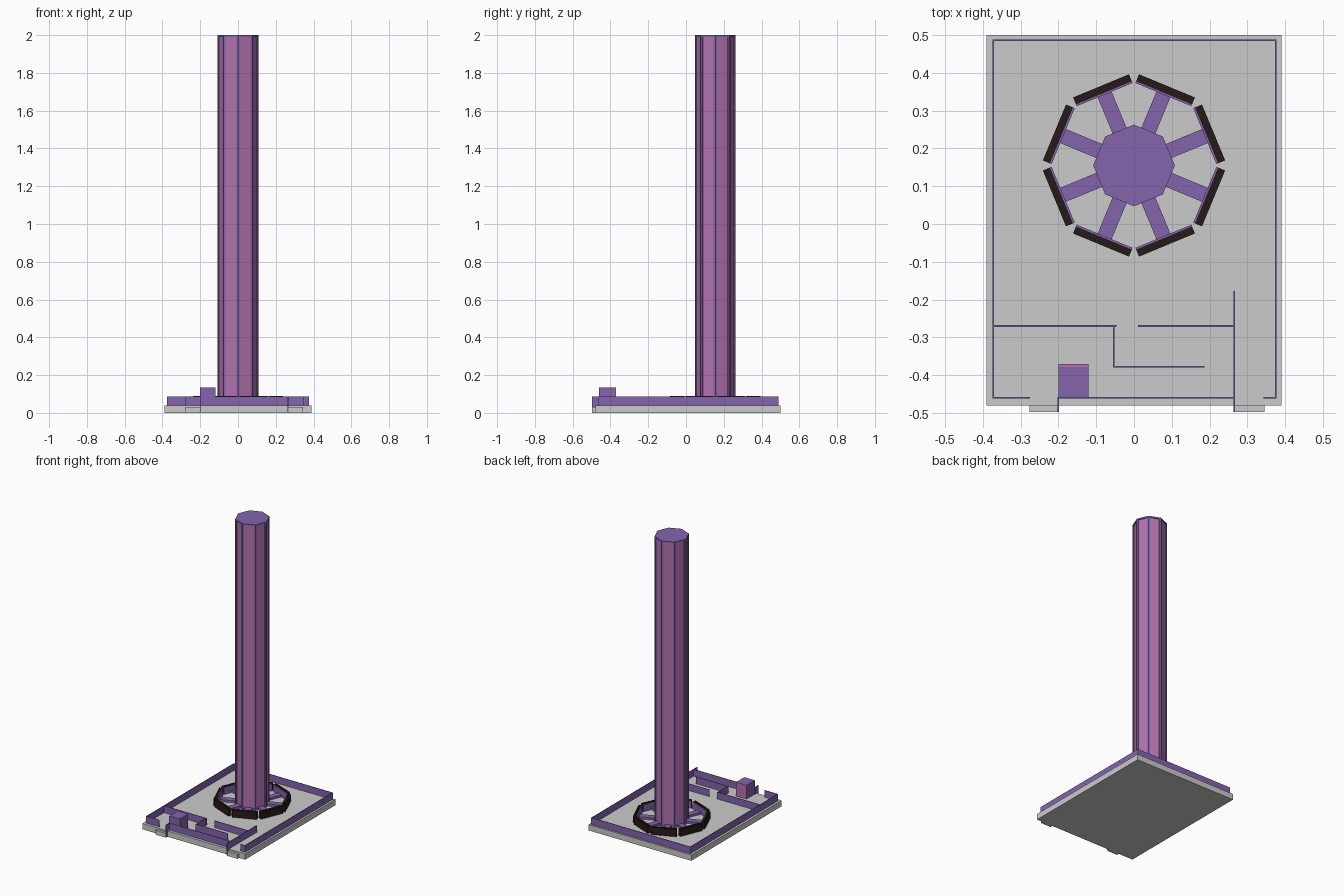
import bpy, bmesh
from math import radians, cos, sin, pi
from mathutils import Matrix

if "Cube" in bpy.data.objects:
    bpy.data.objects.remove(bpy.data.objects["Cube"])


def material(name, rgb):
    m = bpy.data.materials.new(name)
    m.diffuse_color = (*rgb, 1)
    m.use_nodes = True
    m.node_tree.nodes["Principled BSDF"].inputs["Base Color"].default_value = m.diffuse_color
    return m


PURPLE = material("purple", (0.23, 0.13, 0.42))
PINK = material("pink", (0.45, 0.17, 0.42))
DARK = material("dark_brown", (0.02, 0.01, 0.01))


def finish(name, bm, mats):
    me = bpy.data.meshes.new(name)
    bm.to_mesh(me)
    bm.free()
    for m in mats:
        me.materials.append(m)
    ob = bpy.data.objects.new(name, me)
    bpy.context.collection.objects.link(ob)
    return ob


def box(name, x0, x1, y0, y1, z0, z1, mat=None, world=Matrix()):
    bm = bmesh.new()
    local = Matrix.Translation(((x0 + x1) / 2, (y0 + y1) / 2, (z0 + z1) / 2))
    size = Matrix.Diagonal((x1 - x0, y1 - y0, z1 - z0, 1))
    bmesh.ops.create_cube(bm, size=1, matrix=world @ local @ size)
    return finish(name, bm, [mat] if mat else [])


FLOOR, WALL_TOP, T = 0.04, 0.087, 0.002

# Base slab and two entrance steps
box("base_slab", -0.39, 0.39, -0.48, 0.5, 0, FLOOR)
box("left_step", -0.277, -0.2, -0.497, -0.48, 0, 0.03)
box("right_step", 0.265, 0.345, -0.497, -0.48, 0, 0.03)


# Thin walls, given by their end points in plan
def wall(name, x0, y0, x1, y1, z0=FLOOR):
    box(name, x0 - T, x1 + T, y0 - T, y1 + T, z0, WALL_TOP, PURPLE)


wall("back_wall", -0.373, 0.487, 0.375, 0.487)
wall("left_wall", -0.373, -0.46, -0.373, 0.487)
wall("right_wall", 0.375, -0.46, 0.375, 0.487)
for i, (a, b) in enumerate([(-0.373, -0.277), (-0.2, 0.265), (0.345, 0.375)]):
    wall(f"front_wall_{i}", a, -0.46, b, -0.46)
wall("partition_left", -0.373, -0.27, -0.048, -0.27)
wall("partition_right", 0.013, -0.27, 0.265, -0.27)
wall("partition_return", -0.053, -0.378, -0.053, -0.27)
wall("partition_counter", -0.053, -0.378, 0.185, -0.378)
wall("partition_long", 0.265, -0.46, 0.265, -0.18)

# Open door leaves beside the steps
for name, x in (("left_door", -0.2), ("right_door", 0.265)):
    box(name, x - T, x + T, -0.498, -0.46, 0.005, WALL_TOP, PURPLE)

# Entrance booth
box("booth", -0.2, -0.12, -0.46, -0.378, FLOOR, 0.135, PURPLE)
box("booth_back_panel", -0.2, -0.12, -0.378, -0.37, FLOOR, 0.135, PINK)

# Octagonal tower with a recessed panel on every side
CY, R = 0.155, 0.108
bm = bmesh.new()
ring = [bm.verts.new((R * cos(k * pi / 4), CY + R * sin(k * pi / 4), FLOOR))
        for k in range(8)]
base = bm.faces.new(ring)
up = bmesh.ops.extrude_face_region(bm, geom=[base])["geom"]
bmesh.ops.translate(bm, vec=(0, 0, 2 - FLOOR),
                    verts=[g for g in up if isinstance(g, bmesh.types.BMVert)])
bmesh.ops.recalc_face_normals(bm, faces=bm.faces[:])
sides = [f for f in bm.faces if abs(f.normal.z) < 0.5]
bmesh.ops.inset_individual(bm, faces=sides, thickness=0.014)
bmesh.ops.inset_individual(bm, faces=sides, thickness=0.0005, depth=-0.005)
for f in sides:
    f.material_index = 1
finish("tower", bm, [PURPLE, PINK])

# Eight spokes, each carrying an outer rack segment with cells on top
for k in range(8):
    w = Matrix.Translation((0, CY, 0)) @ Matrix.Rotation(radians(22.5 + 45 * k), 4, 'Z')
    box(f"spoke_{k}", 0.09, 0.206, -0.02, 0.02, FLOOR, 0.055, PURPLE, w)
    box(f"rack_back_{k}", 0.203, 0.208, -0.08, 0.08, FLOOR, 0.088, PURPLE, w)
    box(f"rack_{k}", 0.208, 0.228, -0.08, 0.08, FLOOR, 0.088, DARK, w)
    bm = bmesh.new()
    for row in range(2):
        for col in range(7):
            at = Matrix.Translation((0.213 + row * 0.01, (col - 3) * 0.0225, 0.089))
            bmesh.ops.create_cube(bm, size=1, matrix=w @ at @ Matrix.Diagonal((0.008, 0.019, 0.003, 1)))
    finish(f"rack_cells_{k}", bm, [DARK])
